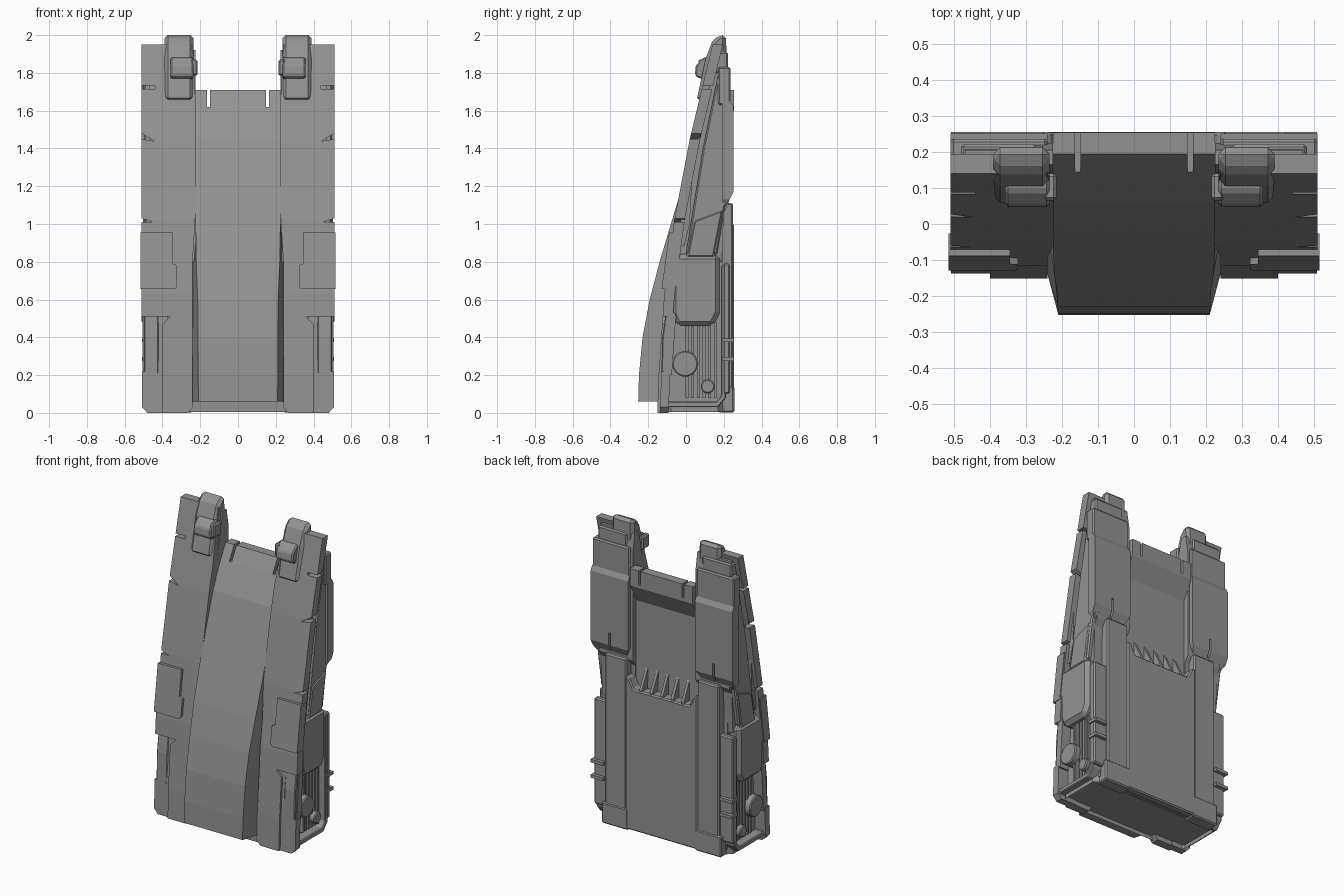
import bpy, bmesh
from mathutils import Vector

# one dark grey for the whole model
GREY = bpy.data.materials.new("dark_grey")
GREY.diffuse_color = (0.29, 0.29, 0.29, 1)


def lerp_knots(knots, z):
    if z <= knots[0][0]:
        return knots[0][1]
    for (z0, a), (z1, b) in zip(knots, knots[1:]):
        if z <= z1:
            return a + (b - a) * (z - z0) / (z1 - z0)
    return knots[-1][1]


def finish(name, bm, bevel=0, mirror=True):
    bmesh.ops.recalc_face_normals(bm, faces=bm.faces)
    me = bpy.data.meshes.new(name)
    bm.to_mesh(me)
    bm.free()
    me.materials.append(GREY)
    ob = bpy.data.objects.new(name, me)
    bpy.context.collection.objects.link(ob)
    if bevel:
        m = ob.modifiers.new("bevel", 'BEVEL')
        m.width, m.segments, m.limit_method = bevel, 1, 'ANGLE'
        m.angle_limit = 0.6
    if mirror:
        m = ob.modifiers.new("mirror", 'MIRROR')
        m.use_axis[0] = True
        m.use_mirror_merge = False
    return ob


def extrude_poly(pts, axis, lo, hi):
    # closed outline in the plane across the axis, extruded from lo to hi
    place = {'x': lambda p, d: (d, p[0], p[1]),
             'y': lambda p, d: (p[0], d, p[1]),
             'z': lambda p, d: (p[0], p[1], d)}[axis]
    bm = bmesh.new()
    a = [bm.verts.new(place(p, lo)) for p in pts]
    b = [bm.verts.new(place(p, hi)) for p in pts]
    bm.faces.new(a)
    bm.faces.new(b[::-1])
    for i in range(len(pts)):
        j = (i + 1) % len(pts)
        bm.faces.new((a[i], b[i], b[j], a[j]))
    return bm


def prism(name, pts, axis, lo, hi, bevel=0, mirror=True):
    return finish(name, extrude_poly(pts, axis, lo, hi), bevel, mirror)


def box(name, x, y, z, bevel=0, mirror=True):
    return prism(name, [(x[0], y[0]), (x[1], y[0]), (x[1], y[1]), (x[0], y[1])],
                 'z', z[0], z[1], bevel, mirror)


def shell(name, pts, front, back, mirror=True, taper=None):
    # side profile between two depth curves, trimmed to a front-view outline
    side = [(y, z) for z, y in front] + [(y, z) for z, y in back[::-1]]
    ob = prism(name, side, 'x', -0.7 if not mirror else 0.1, 0.7, mirror=False)
    trim = prism(name + "_trim", pts, 'y', -0.6, 0.6, mirror=False)
    m = ob.modifiers.new("trim", 'BOOLEAN')
    m.operation, m.solver, m.object = 'INTERSECT', 'EXACT', trim
    dg = bpy.context.evaluated_depsgraph_get()
    bm = bmesh.new()
    bm.from_mesh(ob.evaluated_get(dg).to_mesh())
    for o in (ob, trim):
        bpy.data.objects.remove(o)
    if taper:
        for v in bm.verts:
            f, b = lerp_knots(front, v.co.z), lerp_knots(back, v.co.z)
            t = (v.co.y - f) / (b - f)
            s = lerp_knots(taper, v.co.z)
            v.co.x *= s + (1 - s) * t
    return finish(name, bm, 0, mirror)


def extended(knots, d=0.0):
    # shift a depth curve and run it a little past both ends
    k = [(z, y + d) for z, y in knots]
    (z0, y0), (z1, y1), (z2, y2) = k[0], k[-2], k[-1]
    return [(z0 - 0.05, y0)] + k + [(z2 + 0.05, y2 + 0.05 * (y2 - y1) / (z2 - z1))]


# depth curves (z, y)
CENTRE = extended([(0.06, -0.253), (0.2, -0.249), (0.4, -0.23), (0.6, -0.192), (0.8, -0.14),
                   (1.0, -0.08), (1.2, -0.02), (1.45, 0.06), (1.62, 0.145), (1.71, 0.195)])
CENTRE_BACK = extended([(0.06, -0.14), (0.8, -0.03), (1.0, 0.04), (1.03, 0.19),
                        (1.48, 0.19), (1.6, 0.254), (1.71, 0.254)])
RAIL = [(0, -0.152), (0.2, -0.145), (0.63, -0.115), (1.02, -0.062),
        (1.45, 0.02), (1.95, 0.14)]

# curved centre panel with two slots in its top edge
half = [(0.24, 0.06), (0.24, 0.8), (0.225, 1.05), (0.225, 1.71), (0.164, 1.71),
        (0.164, 1.62), (0.148, 1.62), (0.148, 1.71)]
shell("centre_panel", half + [(-x, z) for x, z in half[::-1]], CENTRE, CENTRE_BACK,
      mirror=False, taper=[(0.06, 0.875), (0.7, 0.89), (1.05, 1.0)])

# front rails with edge notches
shell("front_rail", [(0.24, 0.03), (0.265, 0), (0.4, 0), (0.4, 0.47), (0.36, 0.51),
                     (0.51, 0.51), (0.51, 1.01), (0.45, 1.01), (0.51, 1.03),
                     (0.51, 1.45), (0.44, 1.438), (0.51, 1.48), (0.51, 1.715),
                     (0.44, 1.715), (0.44, 1.732), (0.51, 1.732), (0.51, 1.95),
                     (0.24, 1.95), (0.222, 1.6), (0.222, 1.1), (0.24, 0.8)],
      extended(RAIL), extended(RAIL, 0.055))
shell("lower_corner_panel", [(0.37, 0), (0.48, 0), (0.508, 0.03), (0.508, 0.22),
                             (0.475, 0.22), (0.475, 0.49), (0.37, 0.53)],
      extended(RAIL, 0.014), extended(RAIL, 0.06))
shell("lower_corner_recess", [(0.44, 0.2), (0.505, 0.2), (0.505, 0.53), (0.44, 0.53)],
      extended(RAIL, 0.028), extended(RAIL, 0.07))
shell("front_side_plate", [(0.335, 0.655), (0.515, 0.655), (0.515, 0.955), (0.345, 0.955),
                           (0.345, 0.79), (0.322, 0.78), (0.322, 0.67)],
      extended(RAIL, -0.018), extended(RAIL, 0.045))

# rail tip caps and hooks
prism("rail_cap", [(0.055, 1.65), (0.105, 1.88), (0.138, 1.965), (0.175, 2.0),
                   (0.212, 2.0), (0.218, 1.7)], 'x', 0.235, 0.39, 0.02)
prism("hook", [(0.13, 1.885), (0.09, 1.88), (0.052, 1.84), (0.047, 1.79),
               (0.06, 1.775), (0.12, 1.76)], 'x', 0.235, 0.358, 0.008)
box("hook_inner", (0.215, 0.25), (0.065, 0.14), (1.785, 1.87), 0.008)

# upper legs: core, side facing and rear cover
prism("leg_core", [(-0.07, 0.8), (-0.02, 1.02), (0.06, 1.45), (0.165, 1.92), (0.205, 1.92),
                   (0.225, 1.8), (0.225, 1.1), (0.2, 1.06), (0.19, 0.8)], 'x', 0.225, 0.47)
prism("leg_side_facing", [(0.0, 0.84), (0.03, 1.03), (0.09, 1.4), (0.17, 1.79),
                          (0.23, 1.79), (0.23, 1.12), (0.205, 1.09), (0.165, 0.84)],
      'x', 0.46, 0.498, 0.008)
prism("leg_side_strip", [(-0.05, 0.9), (0.04, 1.4), (0.02, 1.0), (-0.01, 0.88)],
      'x', 0.46, 0.488)
shell("leg_rear_cover", [(0.24, 1.18), (0.275, 1.1), (0.368, 1.1), (0.368, 1.25),
                         (0.38, 1.25), (0.38, 1.1), (0.49, 1.1), (0.51, 1.13),
                         (0.51, 1.65), (0.24, 1.65)],
      [(1.05, 0.19), (1.7, 0.19)],
      [(1.05, 0.2), (1.1, 0.215), (1.17, 0.252), (1.62, 0.252), (1.65, 0.236), (1.7, 0.23)])
box("leg_rear_upper", (0.24, 0.51), (0.17, 0.236), (1.63, 1.83), 0.008)
box("leg_rear_tip", (0.27, 0.48), (0.14, 0.222), (1.8, 1.91), 0.008)

# lower body core and underside with a recessed floor
prism("body_core", [(-0.11, 0.04), (-0.075, 0.6), (0.0, 0.98), (0.19, 1.05), (0.21, 0.04)],
      'x', -0.435, 0.435, mirror=False)
bm = extrude_poly([(-0.4, -0.13), (0.4, -0.13), (0.46, -0.08), (0.46, 0.17), (0.41, 0.215),
                   (-0.41, 0.215), (-0.46, 0.17), (-0.46, -0.08)], 'z', 0.005, 0.06)
floor = min(bm.faces, key=lambda f: f.calc_center_median().z)
bmesh.ops.inset_region(bm, faces=[floor], thickness=0.035)
bmesh.ops.translate(bm, verts=floor.verts[:], vec=(0, 0, 0.025))
finish("underside", bm, mirror=False)

# back: centre plate, columns, corner pads and cooling fins
half = [(0.26, 0.01), (0.26, 1.0), (0.235, 1.0), (0.2, 0.93)]
prism("back_plate", half + [(-x, z) for x, z in half[::-1]], 'y', 0.18, 0.255, 0.008, False)
prism("back_column", [(0.255, 0.01), (0.39, 0.01), (0.41, 0.04), (0.41, 1.11), (0.255, 1.11)],
      'y', 0.17, 0.25, 0.008)
box("back_corner_pad", (0.24, 0.43), (0.17, 0.2555), (0.002, 0.14), 0.008)
for i in range(5):
    x = -0.15 + 0.075 * i
    prism("cooling_fin", [(0.17, 1.06), (0.19, 1.06), (0.25, 0.94), (0.25, 0.92), (0.17, 0.92)],
          'x', x - 0.009, x + 0.009, mirror=False)

# side bay: frame, ribs, pod, knobs and pegs
prism("side_frame", [(-0.09, 0.66), (-0.125, 0.4), (-0.135, 0.05), (-0.12, 0.03), (0.17, 0.03),
                     (0.212, 0.08), (0.212, 0.78), (0.185, 0.78), (0.185, 0.09), (0.16, 0.06),
                     (-0.09, 0.06), (-0.09, 0.35), (-0.065, 0.66)], 'x', 0.42, 0.498, 0.005)
box("side_rear_bar", (0.4, 0.5), (0.195, 0.232), (0.1, 0.79), 0.008)
for i in range(6):
    y = 0.005 + 0.03 * i
    box("side_rib", (0.43, 0.468), (y - 0.008, y + 0.008), (0.08, 0.48))
prism("side_pod", [(-0.078, 0.52), (-0.05, 0.46), (0.145, 0.46), (0.18, 0.53),
                   (0.18, 0.84), (-0.078, 0.84)], 'x', 0.42, 0.51, 0.024)
prism("pod_shoulder", [(0.0, 0.82), (0.15, 0.82), (0.2, 1.08), (0.04, 1.02)],
      'x', 0.42, 0.504, 0.012)
for name, y, z, r, x1 in (("large_knob", -0.005, 0.26, 0.068, 0.505),
                          ("small_knob", 0.115, 0.14, 0.037, 0.495)):
    bm = bmesh.new()
    bmesh.ops.create_cone(bm, cap_ends=True, segments=24, radius1=r, radius2=r, depth=x1 - 0.43)
    for v in bm.verts:
        v.co = Vector((v.co.z + (x1 + 0.43) / 2, v.co.x + y, v.co.y + z))
    finish(name, bm, 0.006)
for z in (0.285, 0.385):
    box("side_peg", (0.42, 0.508), (0.19, 0.255), (z - 0.01, z + 0.01))
